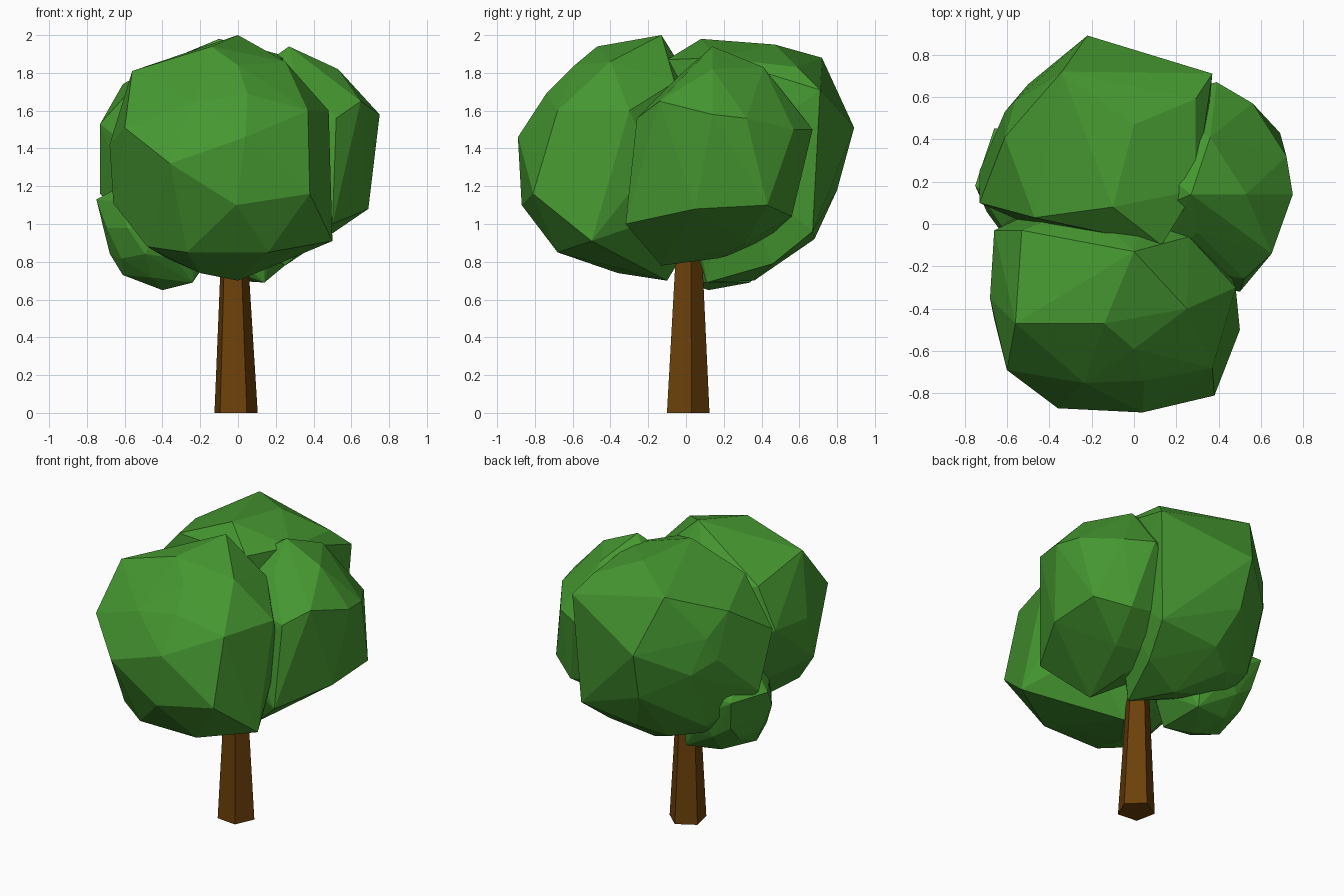
import bpy, bmesh, math
from mathutils import Vector


def material(name, rgb):
    m = bpy.data.materials.new(name)
    m.diffuse_color = (*rgb, 1)
    return m


GREEN = material("leaf green", (0.06, 0.31, 0.03))
BROWN = material("bark brown", (0.15, 0.052, 0.003))


def finish(name, bm, mat):
    bmesh.ops.recalc_face_normals(bm, faces=bm.faces)
    me = bpy.data.meshes.new(name)
    bm.to_mesh(me)
    bm.free()
    me.materials.append(mat)
    bpy.context.collection.objects.link(bpy.data.objects.new(name, me))


def leaf_clump(name, center, radii, corners):
    """Low-poly icosphere whose nearest vertices are pulled to the given corners, kept convex."""
    bm = bmesh.new()
    bmesh.ops.create_icosphere(bm, subdivisions=2, radius=1)
    for v in bm.verts:
        v.co = Vector(center) + Vector([a * r for a, r in zip(v.co, radii)])
    free = list(bm.verts)
    for c in map(Vector, corners):
        v = min(free, key=lambda q: (q.co - c).length)
        v.co = c
        free.remove(v)
    hull = bmesh.ops.convex_hull(bm, input=bm.verts)
    bmesh.ops.delete(bm, geom=[g for g in hull["geom_interior"] if isinstance(g, bmesh.types.BMVert)],
                     context="VERTS")
    finish(name, bm, GREEN)


# Crown: three big clumps and one small low one
leaf_clump("front_leaves", (-0.09, -0.33, 1.33), (0.55, 0.52, 0.6), [
    (0, -0.13, 2.0), (-0.14, -0.47, 1.94), (0.25, -0.4, 1.86), (-0.56, -0.47, 1.81),
    (0.05, -0.74, 1.69), (0.04, -0.89, 1.46), (-0.36, -0.87, 1.32), (-0.01, -0.87, 1.1),
    (0.38, -0.81, 1.16), (0.37, -0.68, 1.6), (-0.6, -0.69, 1.51), (-0.68, -0.35, 1.42),
    (0.5, -0.5, 0.91), (0.48, -0.3, 1.6), (-0.66, -0.45, 1.11), (-0.48, -0.55, 0.88),
    (-0.27, -0.68, 0.85), (0.16, -0.68, 0.85), (0, -0.1, 0.7), (-0.2, -0.36, 0.74),
    (-0.66, -0.03, 1.45), (0.26, -0.06, 1.75), (-0.53, -0.03, 1.72)])
leaf_clump("back_leaves", (-0.18, 0.35, 1.34), (0.53, 0.44, 0.58), [
    (-0.22, 0.89, 1.51), (0.37, 0.71, 1.71), (0, 0.47, 1.95), (-0.1, 0.08, 1.98),
    (-0.47, 0.03, 1.82), (-0.34, 0.72, 1.88), (-0.61, 0.41, 1.74), (-0.73, 0.1, 1.53),
    (-0.73, 0.25, 1.16), (0.29, 0.16, 1.88), (-0.1, 0.68, 0.92), (-0.02, 0.36, 0.7),
    (-0.2, 0.8, 1.18), (0.33, 0.67, 0.96), (-0.5, 0.5, 0.95), (0.29, 0.59, 1.83),
    (0.13, -0.1, 1.87), (-0.61, 0.53, 1.45), (-0.5, 0.66, 1.36), (0.14, 0.11, 0.69),
    (0.26, 0.46, 0.79)])
leaf_clump("right_leaves", (0.23, 0.18, 1.34), (0.43, 0.44, 0.52), [
    (0.27, 0.14, 1.94), (0.75, 0.14, 1.58), (0.53, 0.14, 1.82), (0.65, -0.14, 1.65),
    (0.69, 0.05, 1.08), (0.69, 0.43, 1.1), (0.5, -0.32, 1.0), (0.56, 0.57, 1.5),
    (0.39, 0.67, 1.5), (0.25, -0.13, 0.78), (0.72, 0.32, 1.56), (0.49, 0.56, 1.04),
    (0.36, 0.41, 1.83), (0.52, -0.26, 1.56)])
leaf_clump("low_leaves", (-0.41, 0.15, 0.98), (0.3, 0.3, 0.31), [
    (-0.75, 0.18, 1.13), (-0.61, 0.1, 0.73), (-0.4, 0.12, 0.65), (-0.24, 0.34, 0.69),
    (-0.24, 0.0, 0.69), (-0.66, 0.45, 1.13), (-0.48, 0.3, 0.71), (-0.62, 0.4, 0.93)])

# Trunk: tapered five-sided prism running up into the crown
bm = bmesh.new()
rings = [[bm.verts.new((x + r * math.cos(a), y + r * math.sin(a), z))
          for a in (math.radians(12 + 72 * i) for i in range(5))]
         for x, y, z, r in ((-0.014, 0.004, 0, 0.121), (-0.023, 0.012, 1.0, 0.066))]
for i in range(5):
    j = (i + 1) % 5
    bm.faces.new((rings[0][i], rings[0][j], rings[1][j], rings[1][i]))
bm.faces.new(rings[0])
bm.faces.new(rings[1])
finish("trunk", bm, BROWN)
